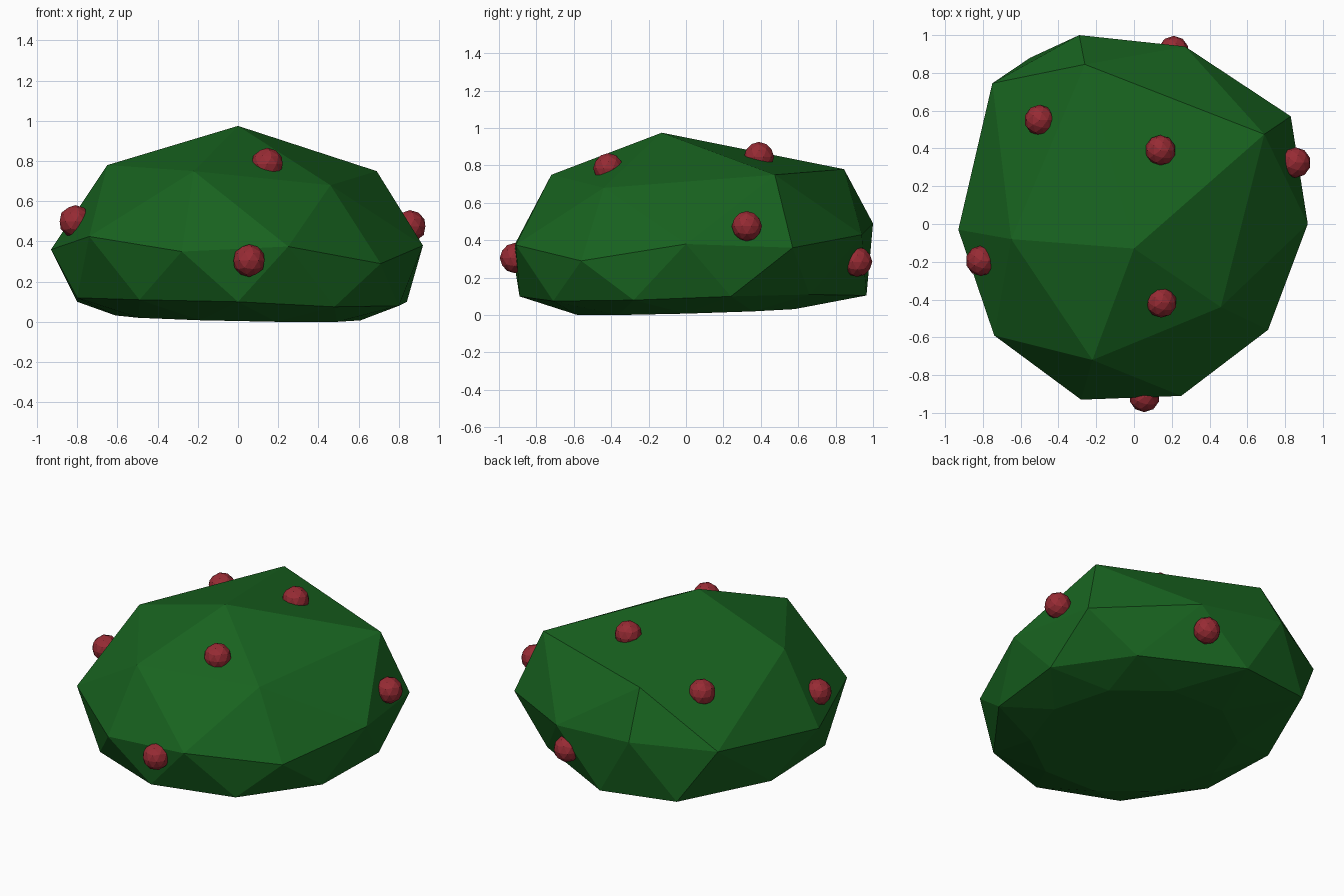
import bpy, bmesh
from math import cos, sin, radians

if "Cube" in bpy.data.objects:
    bpy.data.objects.remove(bpy.data.objects["Cube"])


def material(name, rgb):
    m = bpy.data.materials.new(name)
    m.diffuse_color = (*rgb, 1)
    m.use_nodes = True
    m.node_tree.nodes["Principled BSDF"].inputs["Base Color"].default_value = m.diffuse_color
    return m


def add_object(name, bm, mat):
    bmesh.ops.recalc_face_normals(bm, faces=bm.faces)
    mesh = bpy.data.meshes.new(name)
    bm.to_mesh(mesh)
    bm.free()
    mesh.materials.append(mat)
    obj = bpy.data.objects.new(name, mesh)
    bpy.context.collection.objects.link(obj)
    return obj


leaf = material("leaf_green", (0.009, 0.125, 0.014))
red = material("berry_red", (0.31, 0.024, 0.034))

# Bush body: faceted hull through irregular rings, top to bottom
rings = [
    [(0, -.13, .975)],
    [(.46, -.44, .68), (-.22, -.72, .75), (-.65, -.08, .78),
     (-.26, .845, .78), (.69, .475, .75)],
    [(.92, 0, .38), (.83, .57, .36), (.27, .94, .43), (-.29, 1, .49),
     (-.75, .745, .455), (-.93, -.03, .36), (-.74, -.59, .425),
     (-.28, -.93, .35), (.25, -.91, .375), (.71, -.56, .29)],
    [(.84, .24, .10), (.53, .66, .11), (-.06, .965, .105), (-.55, .88, .13),
     (-.8, .27, .10), (-.8, -.28, .12), (-.49, -.71, .11),
     (0, -.89, .10), (.48, -.71, .075), (.8, -.28, .08)],
]
# Nearly flat, slightly tilted underside
base = []
for a in range(0, 360, 36):
    x, y = .61 * cos(radians(a)), .61 * sin(radians(a))
    base.append((x, y, .02 - .02 * x + .027 * y))
rings.append(base)

bm = bmesh.new()
for ring in rings:
    for p in ring:
        bm.verts.new(p)
bmesh.ops.convex_hull(bm, input=bm.verts)
add_object("bush", bm, leaf)

# Berries: small faceted balls half sunk in the surface
berries = [(.055, -.915, .305), (.145, -.415, .785), (.14, .39, .845),
           (-.5, .55, .70), (-.81, -.195, .50), (.855, .325, .475),
           (.21, .915, .285)]
for i, loc in enumerate(berries):
    bm = bmesh.new()
    bmesh.ops.create_icosphere(bm, subdivisions=2, radius=.081)
    add_object(f"berry_{i + 1}", bm, red).location = loc
